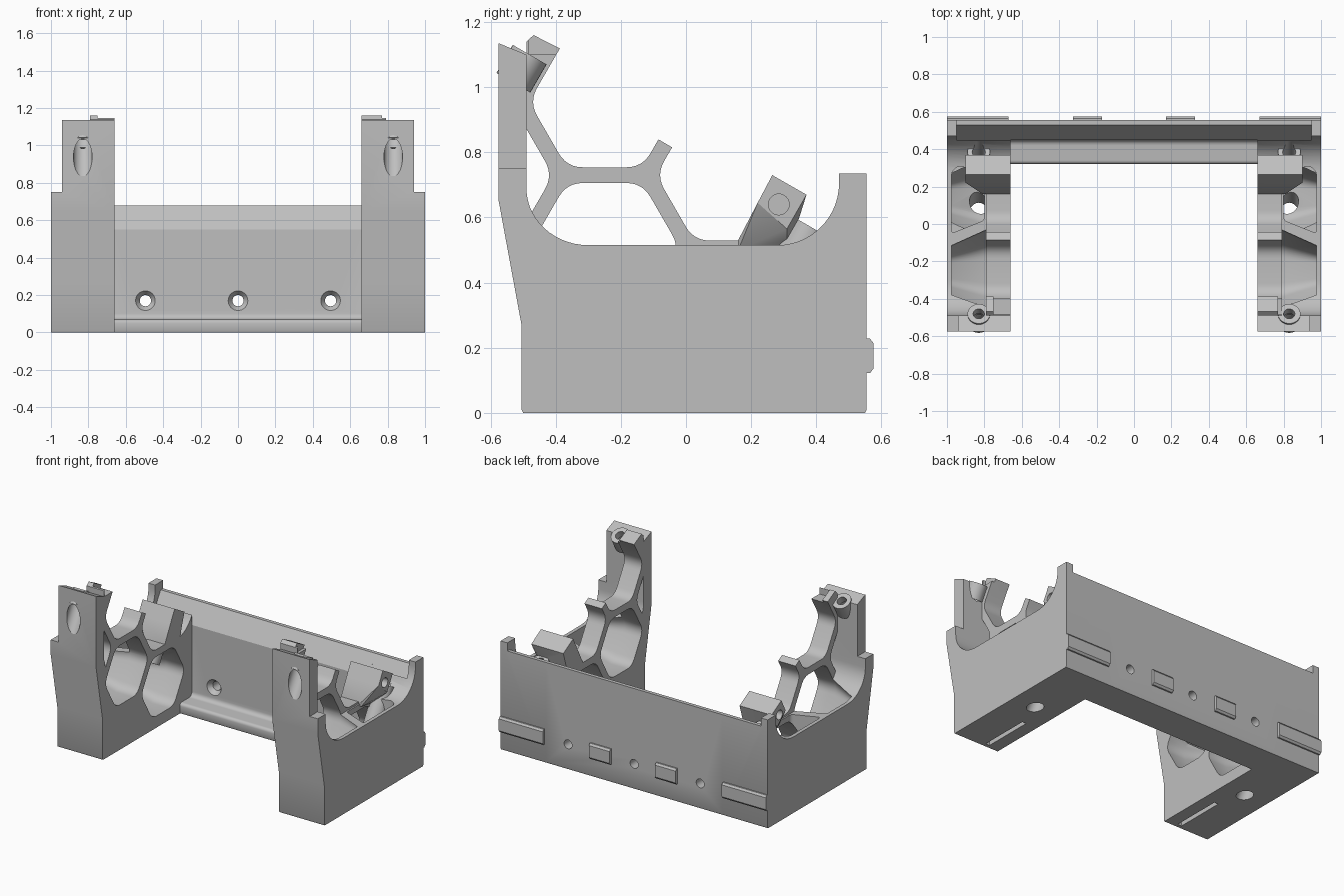
import bpy, bmesh, math
from mathutils import Vector

cube = bpy.data.objects.get("Cube")
if cube:
    bpy.data.objects.remove(cube, do_unlink=True)

grey = bpy.data.materials.new("light grey")
grey.use_nodes = True
COL = (0.52, 0.52, 0.52, 1)
grey.diffuse_color = COL
grey.node_tree.nodes["Principled BSDF"].inputs["Base Color"].default_value = COL


def finish(name, bm):
    bmesh.ops.recalc_face_normals(bm, faces=bm.faces)
    me = bpy.data.meshes.new(name)
    bm.to_mesh(me)
    bm.free()
    me.materials.append(grey)
    ob = bpy.data.objects.new(name, me)
    bpy.context.collection.objects.link(ob)
    return ob


def loft(name, rings):
    """Closed solid through rings of 3D points."""
    bm = bmesh.new()
    rings = [[bm.verts.new(p) for p in r] for r in rings]
    n = len(rings[0])
    for a, b in zip(rings, rings[1:]):
        for i in range(n):
            j = (i + 1) % n
            bm.faces.new((a[i], a[j], b[j], b[i]))
    bm.faces.new(rings[0])
    bm.faces.new(rings[-1])
    return finish(name, bm)


def prism(name, pts, x0, x1):
    """Profile in (y, z) swept along x."""
    return loft(name, [[(x, y, z) for y, z in pts] for x in (x0, x1)])


def box(name, x0, x1, y0, y1, z0, z1):
    return prism(name, [(y0, z0), (y1, z0), (y1, z1), (y0, z1)], x0, x1)


def rod(name, start, end, r0, r1=None, n=32):
    a, b = Vector(start), Vector(end)
    q = (b - a).to_track_quat('Z', 'Y')
    rings = []
    for c, r in ((a, r0), (b, r0 if r1 is None else r1)):
        rings.append([c + q @ Vector((r * math.cos(t), r * math.sin(t), 0))
                      for t in (math.tau * i / n for i in range(n))])
    return loft(name, rings)


def hull(name, pts):
    bm = bmesh.new()
    for p in pts:
        bm.verts.new(p)
    bmesh.ops.convex_hull(bm, input=bm.verts)
    return finish(name, bm)


def rounded(pts, r, n=6):
    """Round every corner of a 2D polygon."""
    out = []
    pts = [Vector(p) for p in pts]
    for i, p in enumerate(pts):
        a = p + (pts[i - 1] - p).normalized() * r
        b = p + (pts[(i + 1) % len(pts)] - p).normalized() * r
        for k in range(n + 1):
            t = k / n
            out.append(tuple(a * (1 - t) ** 2 + p * 2 * t * (1 - t) + b * t * t))
    return out


def arc(cy, cz, ry, rz, a0, a1, n=14):
    return [(cy + ry * math.cos(math.radians(a0 + (a1 - a0) * i / n)),
             cz + rz * math.sin(math.radians(a0 + (a1 - a0) * i / n))) for i in range(n + 1)]


def combine(ob, other, op):
    m = ob.modifiers.new("bool", 'BOOLEAN')
    m.operation, m.object, m.solver = op, other, 'EXACT'
    bpy.context.view_layer.objects.active = ob
    bpy.ops.object.modifier_apply(modifier=m.name)
    bpy.data.objects.remove(other, do_unlink=True)


def cut(ob, other):
    combine(ob, other, 'DIFFERENCE')


def add(ob, other):
    combine(ob, other, 'UNION')


def hexagon(cy, cz, scale=1.0):
    r = 0.232 * scale
    pts = [(cy + r * math.cos(math.radians(a)), cz + r * math.sin(math.radians(a)))
           for a in range(0, 360, 60)]
    return rounded(pts, 0.05 * scale)


AXIS = Vector((0, 0.5, 0.866))   # tilted screw direction
slope = [(0.449, 0.548), (0.53, 0.68), (0.62, 0.68), (0.62, 0.9), (0.449, 0.9)]


def side_frame(name, s):
    # leg body with curved saddle and front column
    profile = [(-0.5, 0), (-0.505, 0.01), (-0.505, 0.27), (-0.575, 0.65), (-0.575, 1.135),
               (-0.49, 1.10)]
    profile += arc(-0.30, 0.69, 0.19, 0.175, 180, 270)
    profile += arc(0.28, 0.705, 0.19, 0.19, 270, 360)
    profile += [(0.47, 0.735), (0.555, 0.735), (0.555, 0.01), (0.55, 0)]
    leg = prism(name, profile, s * 0.66, s * 1.0)
    cut(leg, box("cutter", s * 0.94, s * 1.2, -0.8, -0.45, 0.75, 1.4))
    cut(leg, prism("cutter", slope, s * 0.5, s * 0.95))

    # honeycomb lattice rising from the leg
    outline = [(-0.52, 0.42), (-0.52, 1.08), (-0.49, 1.10), (-0.49, 1.14), (-0.468, 1.16),
               (-0.37, 1.11), (-0.3, 1.0), (-0.125, 0.82), (-0.085, 0.84), (-0.042, 0.815),
               (0.21, 0.54), (0.21, 0.42)]
    lattice = prism("lattice", outline, s * 0.66, s * 0.79)
    for cy, cz in ((-0.64, 0.73), (-0.25, 0.955), (0.14, 0.73)):
        cut(lattice, prism("cutter", hexagon(cy, cz), s * 0.5, s * 0.9))
    inner, outer = (0.77, 0.9) if s > 0 else (0.6, 0.75)
    cut(lattice, box("cutter", s * inner, s * outer, -0.484, -0.3, 1.10, 1.3))
    add(leg, lattice)

    # hexagonal pockets, narrowing toward the outer wall
    for cy, cz in ((-0.25, 0.505), (0.14, 0.28)):
        rings = [[(s * x, y, z) for y, z in hexagon(cy, cz, k)]
                 for x, k in ((0.6, 1), (0.79, 1), (0.975, 0.62))]
        cut(leg, loft("cutter", rings))
    pocket = rounded([(0.80, 0.02), (0.975, -0.05), (0.975, 0.28), (0.94, 0.31), (0.80, 0.28)], 0.02)
    cut(leg, loft("cutter", [[(s * x, y, z) for x, y in pocket] for z in (0.3, 0.8)]))

    # tilted rear block and the two screw bosses
    upper = ((0.22, 0.645), (0.265, 0.73), (0.37, 0.67), (0.31, 0.565))
    lower = ((0.16, 0.53), (0.31, 0.48), (0.16, 0.50))
    pts = [(s * x, y, z) for y, z in upper for x in (0.66, 0.9)]
    pts += [(s * x, y, z) for y, z in lower for x in (0.66, 0.81)]
    add(leg, hull("block", pts))
    rear = Vector((s * 0.83, 0.385, 0.57))
    front = Vector((s * 0.83, -0.48, 1.10))
    add(leg, rod("boss", rear - AXIS * 0.28, rear, 0.06))
    add(leg, rod("boss", front - AXIS * 0.1, front, 0.06))

    # screw holes, side hole and underside slot
    cut(leg, rod("cutter", rear - AXIS * 0.8, rear + AXIS * 0.06, 0.035))
    cut(leg, rod("cutter", rear - AXIS * 0.8, rear - AXIS * 0.35, 0.05))
    cut(leg, rod("cutter", front - AXIS * 0.5, front - AXIS * 0.05, 0.05))
    cut(leg, rod("cutter", front - AXIS * 0.2, front + AXIS * 0.1, 0.03))
    cut(leg, rod("cutter", (s * 0.74, 0.285, 0.64), (s * 1.2, 0.285, 0.64), 0.032))
    cut(leg, box("cutter", s * 0.745, s * 0.775, -0.475, -0.13, -0.1, 0.06))
    return leg


parts = [side_frame("left_side_frame", 1), side_frame("right_side_frame", -1)]

# back panel with floor ledge and sloped top
panel_profile = [(0.325, 0), (0.32, 0.01)] + arc(0.34, 0.05, 0.02, 0.02, 180, 90, 5)
panel_profile += arc(0.42, 0.10, 0.03, 0.03, 270, 360, 5)
panel_profile += [(0.45, 0.55), (0.53, 0.68), (0.555, 0.68), (0.555, 0.01), (0.55, 0)]
panel = prism("back_panel", panel_profile, -0.66, 0.66)
for x in (-0.495, 0, 0.495):
    cut(panel, rod("cutter", (x, 0.3, 0.17), (x, 0.7, 0.17), 0.03))
    cut(panel, rod("cutter", (x, 0.44, 0.17), (x, 0.48, 0.17), 0.06, 0.03))
parts.append(panel)

# raised pads on the rear face
pad_profile = [(0.55, 0.122), (0.565, 0.122), (0.575, 0.135), (0.575, 0.215), (0.565, 0.228), (0.55, 0.228)]
for side, s in (("left", 1), ("right", -1)):
    parts.append(prism(side + "_corner_pad", pad_profile, s * 0.67, s * 1.0))
    parts.append(prism(side + "_middle_pad", pad_profile, s * 0.17, s * 0.325))

# smooth curved faces, keep sharp edges
bpy.ops.object.select_all(action='DESELECT')
for ob in parts:
    ob.select_set(True)
bpy.context.view_layer.objects.active = parts[0]
bpy.ops.object.shade_smooth_by_angle(angle=math.radians(30))
